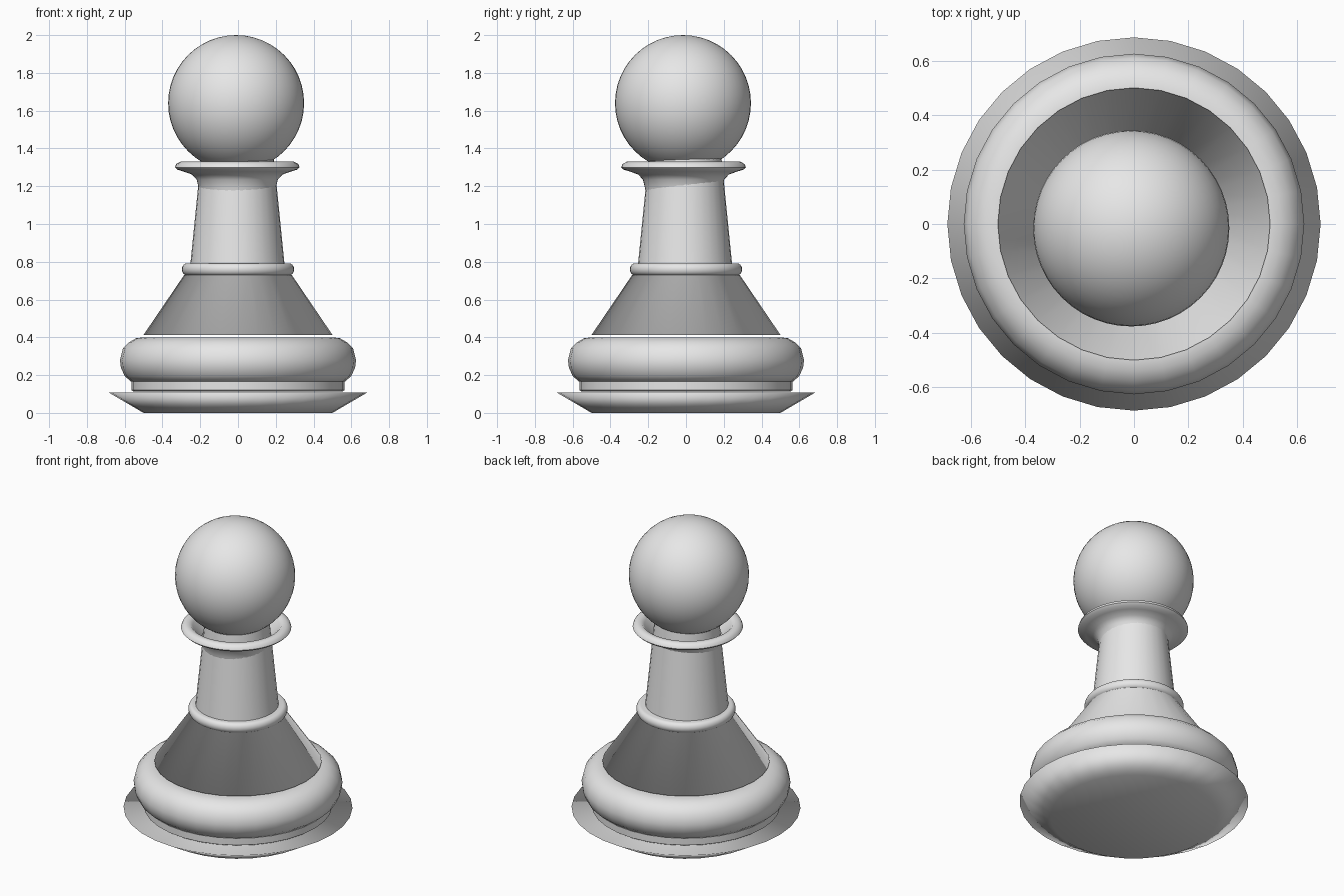
import bpy, bmesh, math

if "Cube" in bpy.data.objects:
    bpy.data.objects.remove(bpy.data.objects["Cube"], do_unlink=True)

grey = bpy.data.materials.new("plain_grey")
grey.use_nodes = True
grey.diffuse_color = (0.8, 0.8, 0.8, 1)
grey.node_tree.nodes["Principled BSDF"].inputs["Base Color"].default_value = (0.8, 0.8, 0.8, 1)


def finish(obj, name, angle=None):
    """Name, colour and smooth one part."""
    obj.name = obj.data.name = name
    obj.data.materials.append(grey)
    bpy.ops.object.select_all(action="DESELECT")
    obj.select_set(True)
    bpy.context.view_layer.objects.active = obj
    if angle:
        bpy.ops.object.shade_smooth_by_angle(angle=math.radians(angle))
    else:
        bpy.ops.object.shade_smooth()
    return obj


def turn(name, profile, centre=(0, 0), sides=32, bottom=None, top=None, angle=None):
    """Turn a (radius, height) profile, listed upwards, around a vertical axis.
    bottom and top give the direction each cap faces: 1 up, -1 down."""
    bm = bmesh.new()
    steps = [2 * math.pi * i / sides for i in range(sides)]
    rings = [[bm.verts.new((r * math.cos(a), r * math.sin(a), z)) for a in steps]
             for r, z in profile]
    for low, high in zip(rings, rings[1:]):
        for i in range(sides):
            j = (i + 1) % sides
            bm.faces.new((low[i], low[j], high[j], high[i]))
    for ring, facing in ((rings[0], bottom), (rings[-1], top)):
        if facing:
            bm.faces.new(ring if facing > 0 else ring[::-1])
    mesh = bpy.data.meshes.new(name)
    bm.to_mesh(mesh)
    bm.free()
    obj = bpy.data.objects.new(name, mesh)
    bpy.context.collection.objects.link(obj)
    obj.location = (*centre, 0)
    return finish(obj, name, angle)


def bulge(radius, z, width, height, steps=10):
    """Half-round profile, listed upwards."""
    angles = [math.pi * (i / steps - 0.5) for i in range(steps + 1)]
    return [(radius + width * math.cos(a), z + height * math.sin(a)) for a in angles]


# Base: flared foot, narrow band and thick rounded ring
turn("foot_plate", [(0.5, 0), (0.685, 0.108)], bottom=-1, top=1)
turn("base_band", [(0.555, 0.114), (0.564, 0.12), (0.564, 0.165)], bottom=-1, top=1, angle=40)
turn("base_ring", [(0.5, 0.16), (0.565, 0.165), (0.6, 0.195), (0.62, 0.24), (0.625, 0.28),
                   (0.61, 0.34), (0.575, 0.375), (0.54, 0.395), (0.5, 0.4)],
     bottom=-1, top=1, angle=60)

# Body: sloping skirt, small ring and tapering neck
turn("skirt", [(0.5, 0.413), (0.285, 0.73)], bottom=-1, top=-1)
turn("waist_ring", bulge(0.27, 0.76, 0.027, 0.032), sides=48, bottom=-1, top=1, angle=60)
turn("neck", [(0.254, 0.74), (0.192, 1.36)], centre=(-0.003, -0.005), bottom=-1, top=1, angle=40)

# Collar: open funnel with a rounded lip
turn("collar", [(0.196, 1.15), (0.204, 1.19), (0.215, 1.235), (0.24, 1.262), (0.285, 1.278),
                (0.318, 1.288), (0.33, 1.3), (0.323, 1.318), (0.3, 1.33), (0.275, 1.328),
                (0.26, 1.312), (0.235, 1.28), (0.205, 1.235)],
     centre=(-0.004, -0.013), sides=48, angle=60)

# Head
bpy.ops.mesh.primitive_uv_sphere_add(segments=48, ring_count=24, radius=0.36,
                                     location=(-0.01, -0.016, 1.64))
finish(bpy.context.object, "head")
